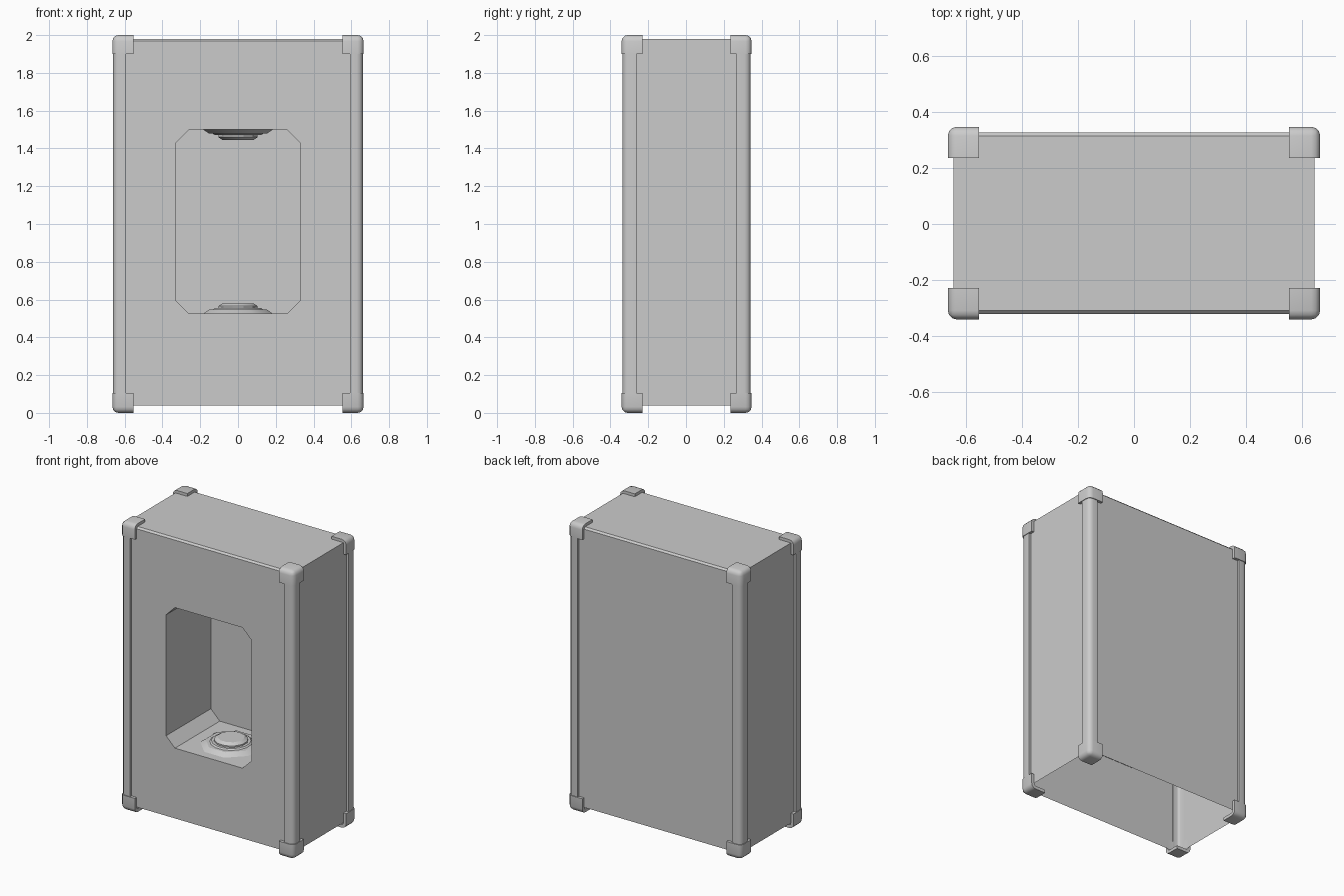
import bpy, bmesh, math
from mathutils import Matrix, Vector

if "Cube" in bpy.data.objects:
    bpy.data.objects.remove(bpy.data.objects["Cube"])

CY = 0.003                      # depth centre of the cabinet
BX, BY, Z0, Z1 = 0.645, 0.324, 0.038, 1.98


def finish(bm, name, angle=40):
    bmesh.ops.remove_doubles(bm, verts=bm.verts, dist=1e-5)
    bmesh.ops.recalc_face_normals(bm, faces=bm.faces)
    me = bpy.data.meshes.new(name)
    bm.to_mesh(me)
    bm.free()
    ob = bpy.data.objects.new(name, me)
    bpy.context.collection.objects.link(ob)
    bpy.ops.object.select_all(action='DESELECT')
    ob.select_set(True)
    bpy.context.view_layer.objects.active = ob
    bpy.ops.object.shade_smooth_by_angle(angle=math.radians(angle))
    return ob


def octagon(hx, za, zb, c):
    return [(-hx + c, za), (hx - c, za), (hx, za + c), (hx, zb - c),
            (hx - c, zb), (-hx + c, zb), (-hx, zb - c), (-hx, za + c)]


# Cabinet: open-bottomed shell with a chamfered niche in the front
bm = bmesh.new()
yf, yb, yn, lip = CY - BY, CY + BY, 0.17, 0.012
rect = [(-BX, Z0), (BX, Z0), (BX, Z1 - lip), (-BX, Z1 - lip)]
hole = octagon(0.327, 0.525, 1.5, 0.068)
front = [bm.verts.new((x, yf, z)) for x, z in rect]
rim = [bm.verts.new((x, yf, z)) for x, z in hole]
back = [bm.verts.new((x, yb, z)) for x, z in rect]
deep = [bm.verts.new((x, yn, z)) for x, z in hole]
edges = [bm.edges.new((l[i], l[(i + 1) % len(l)])) for l in (front, rim) for i in range(len(l))]
bmesh.ops.triangle_fill(bm, edges=edges, use_beauty=True)
for i in range(8):
    j = (i + 1) % 8
    bm.faces.new((rim[i], rim[j], deep[j], deep[i]))
bm.faces.new(deep)
bm.faces.new(back)
for i in (1, 3):
    j = (i + 1) % 4
    bm.faces.new((front[i], front[j], back[j], back[i])) if i != 2 else None
# top panel with slim sloped lips front and back
tf = [bm.verts.new((x, yf + lip, Z1)) for x in (BX, -BX)]
tb = [bm.verts.new((x, yb - lip, Z1)) for x in (BX, -BX)]
bm.faces.new((front[2], front[3], tf[1], tf[0]))
bm.faces.new((back[2], back[3], tb[1], tb[0]))
bm.faces.new((tf[0], tf[1], tb[1], tb[0]))
for k, i in ((0, 2), (1, 3)):
    bm.faces.new((front[i], tf[k], tb[k], back[i]))
finish(bm, "cabinet", 30)


# Emitter pads on the niche floor and ceiling
def pad(name, z, s):
    bm = bmesh.new()
    for sides, rings in ((8, ((0.2, 0), (0.165, 0.022))),
                         (16, ((0.135, 0.022), (0.125, 0.03))),
                         (12, ((0.108, 0.03), (0.108, 0.04), (0.085, 0.055)))):
        prev = None
        for r, h in rings:
            ring = [bm.verts.new((r * math.cos((i + 0.5) * math.tau / sides),
                                  r * math.sin((i + 0.5) * math.tau / sides) - 0.075,
                                  z + s * h)) for i in range(sides)]
            if prev:
                for i in range(sides):
                    j = (i + 1) % sides
                    bm.faces.new((prev[i], prev[j], ring[j], ring[i]))
            else:
                bm.faces.new(ring[::-1])
            prev = ring
        bm.faces.new(prev)
    finish(bm, name, 25)


pad("lower_pad", 0.525, 1)
pad("upper_pad", 1.5, -1)


# Corner armour: outer faces of a block, rounded, then thickened inward
def armour(name, sx, sy, lo, hi, keep_z, thick):
    bm = bmesh.new()
    bmesh.ops.create_cube(bm, size=1)
    size = Vector([h - l for l, h in zip(lo, hi)])
    mid = Vector([(h + l) / 2 for l, h in zip(lo, hi)])
    bmesh.ops.transform(bm, matrix=Matrix.Translation(mid) @ Matrix.Diagonal((*size, 1)), verts=bm.verts)
    bm.normal_update()
    drop = [f for f in bm.faces if f.normal.x < -0.5 or f.normal.y < -0.5
            or (abs(f.normal.z) > 0.5 and f.normal.z * keep_z < 0.5)]
    bmesh.ops.delete(bm, geom=drop, context='FACES')
    inner = [e for e in bm.edges if len(e.link_faces) == 2]
    bmesh.ops.bevel(bm, geom=inner, offset=0.032, segments=3, profile=0.5, affect='EDGES')
    bmesh.ops.transform(bm, matrix=Matrix.Translation((0, CY, 0)) @ Matrix.Diagonal((sx, sy, 1, 1)), verts=bm.verts)
    if sx * sy < 0:
        bmesh.ops.reverse_faces(bm, faces=bm.faces)
    bm.normal_update()
    bmesh.ops.solidify(bm, geom=bm.faces[:], thickness=thick)
    finish(bm, name)


for sx, nx in ((-1, "left"), (1, "right")):
    for sy, ny in ((-1, "front"), (1, "back")):
        tag = f"{ny}_{nx}"
        armour("post_" + tag, sx, sy, (0.593, 0.265, 0.05), (0.661, 0.339, 1.95), 0, 0.018)
        armour("top_cap_" + tag, sx, sy, (0.553, 0.232, 1.9), (0.665, 0.344, 2.0), 1, 0.022)
        armour("bottom_cap_" + tag, sx, sy, (0.553, 0.232, 0.0), (0.665, 0.344, 0.105), -1, 0.022)
